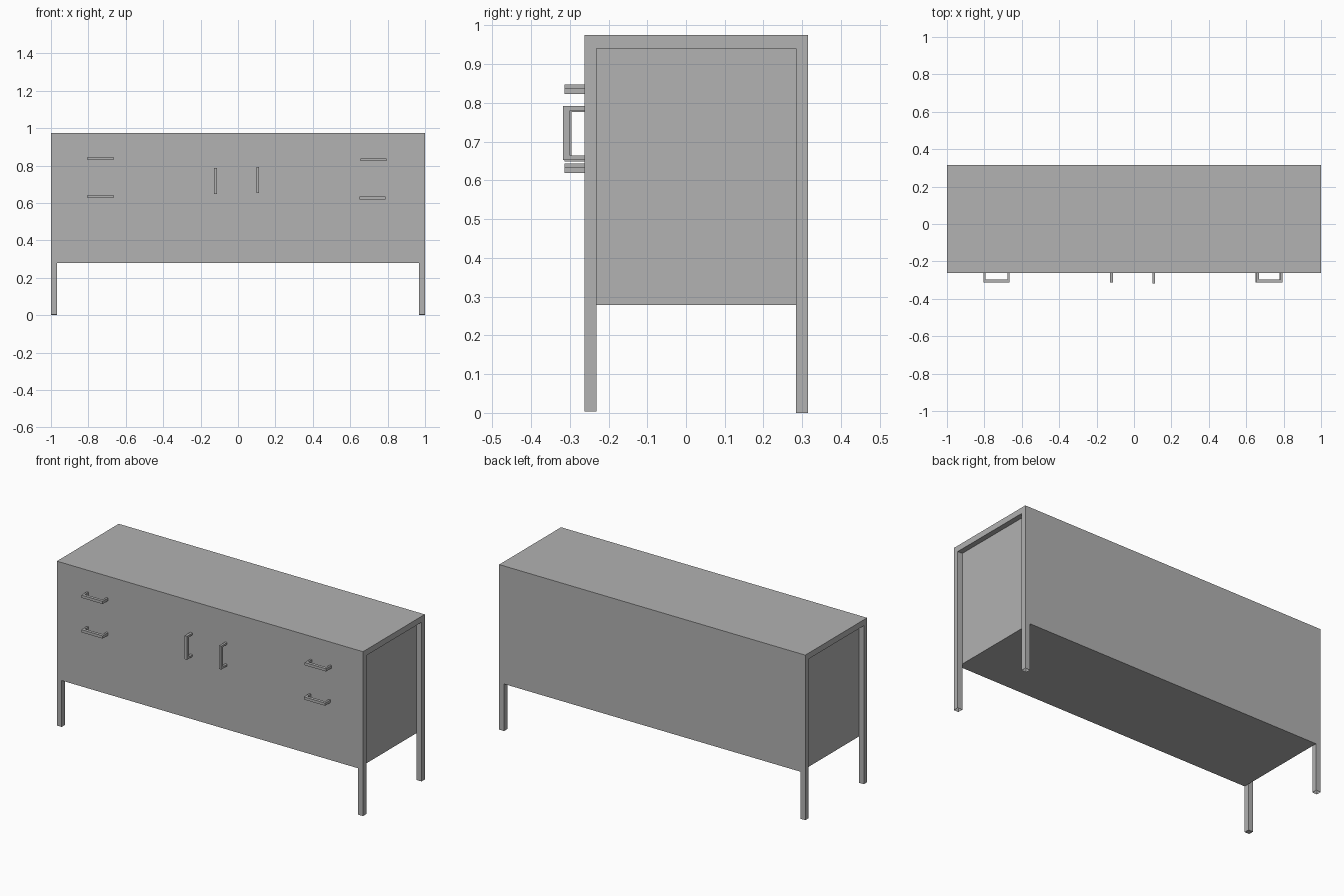
import bpy
import bmesh

cube = bpy.data.objects.get("Cube")
if cube:
    bpy.data.objects.remove(cube, do_unlink=True)

# Single grey finish
grey = bpy.data.materials.new("plain_grey")
grey.use_nodes = True
colour = (0.445, 0.445, 0.445, 1)
grey.diffuse_color = colour
grey.node_tree.nodes["Principled BSDF"].inputs["Base Color"].default_value = colour


def build(name, boxes, open_bottom=False):
    """One object made of boxes, each given as (low corner, high corner)."""
    bm = bmesh.new()
    for low, high in boxes:
        verts = bmesh.ops.create_cube(bm, size=1)["verts"]
        for v in verts:
            v.co = [high[i] if v.co[i] > 0 else low[i] for i in range(3)]
    if open_bottom:
        bm.normal_update()
        bottom = [f for f in bm.faces if f.normal.z < -0.9]
        bmesh.ops.delete(bm, geom=bottom, context='FACES_ONLY')
    mesh = bpy.data.meshes.new(name)
    bm.to_mesh(mesh)
    bm.free()
    mesh.materials.append(grey)
    obj = bpy.data.objects.new(name, mesh)
    bpy.context.collection.objects.link(obj)
    return obj


FRONT, BACK = -0.262, 0.315
TOP, BASE = 0.975, 0.278
POST = 0.031
RAIL = 0.035

# Cabinet body, recessed between the end frames
build("cabinet_body", [((-1 + POST, FRONT, BASE), (1 - POST, BACK, TOP))])

# End frames: two tube legs and a top rail on each side
for side, sx in (("right", -1), ("left", 1)):
    x0, x1 = sorted((sx, sx * (1 - POST)))
    for end, y0, foot in (("front", FRONT, 0.004), ("back", BACK - POST, 0)):
        capped = side == "right" and end == "front"
        build(f"{end}_{side}_leg", [((x0, y0, foot), (x1, y0 + POST, TOP))],
              open_bottom=not capped)
    build(f"{side}_top_rail",
          [((x0, FRONT + POST, TOP - RAIL), (x1, BACK - POST, TOP))])


def handle(name, x, z, width, height, reach):
    """Bar pull standing off the front on two end posts."""
    grip = FRONT - reach
    inner = grip + 0.018
    x1, z1 = x + width, z + height
    tip = 0.011
    boxes = [((x, grip, z), (x1, inner, z1))]
    if width > height:
        boxes += [((a, inner, z), (a + tip, FRONT, z1)) for a in (x, x1 - tip)]
    else:
        boxes += [((x, inner, a), (x1, FRONT, a + tip)) for a in (z, z1 - tip)]
    build(name, boxes)


# Drawer pulls
LONG, THIN = 0.139, 0.016
handle("upper_right_drawer_handle", -0.804, 0.831, LONG, THIN, 0.052)
handle("lower_right_drawer_handle", -0.804, 0.627, LONG, THIN, 0.052)
handle("upper_left_drawer_handle", 0.656, 0.823, LONG, THIN, 0.052)
handle("lower_left_drawer_handle", 0.650, 0.619, LONG, THIN, 0.052)

# Door pulls
handle("right_door_handle", -0.129, 0.649, THIN, LONG, 0.052)
handle("left_door_handle", 0.100, 0.653, 0.013, LONG, 0.056)
